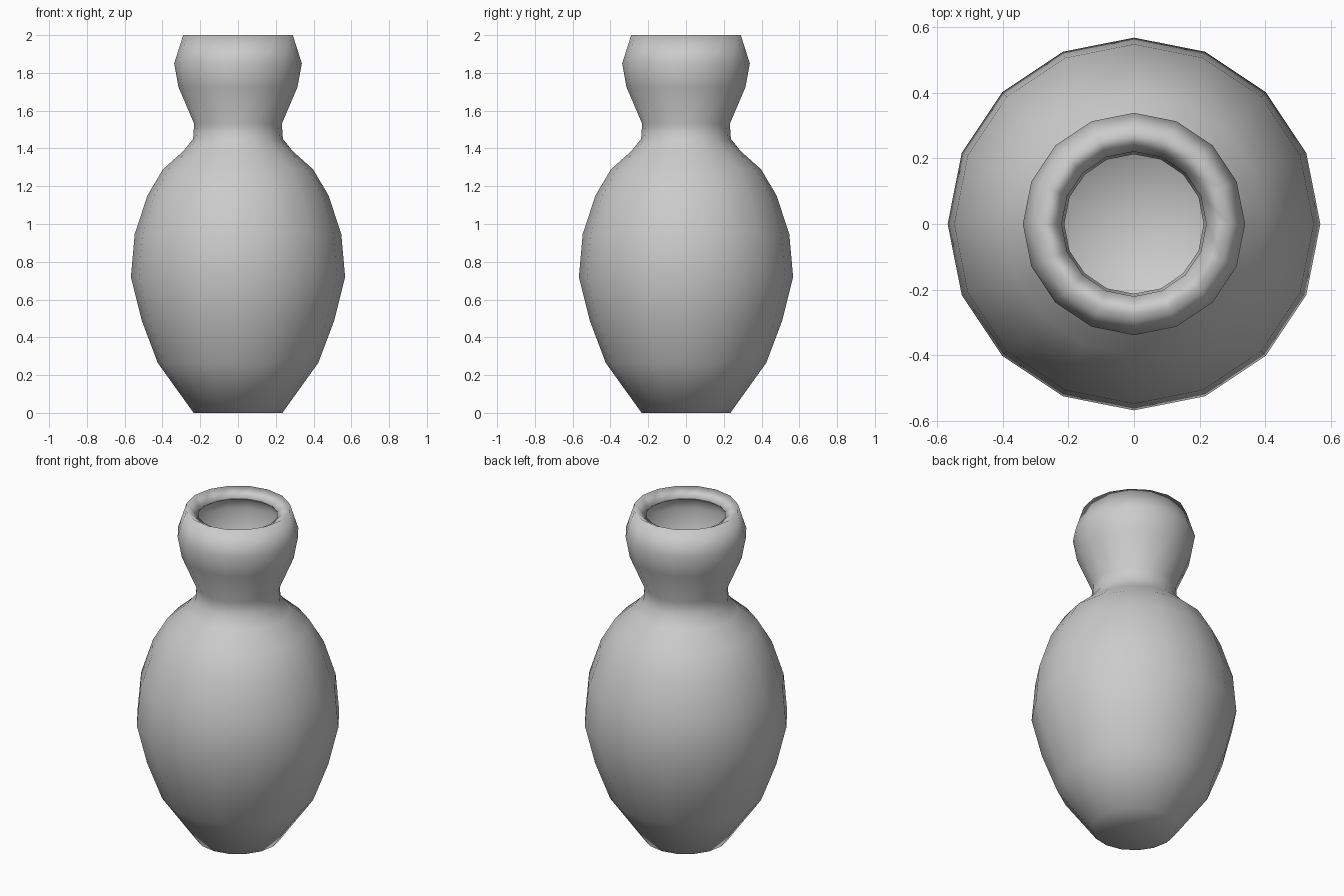
import bpy
import bmesh
import math

cube = bpy.data.objects.get("Cube")
if cube:
    bpy.data.objects.remove(cube, do_unlink=True)

# Plain grey clay
clay = bpy.data.materials.new("grey_clay")
clay.use_nodes = True
grey = (0.6, 0.6, 0.6, 1)
clay.diffuse_color = grey
clay.node_tree.nodes["Principled BSDF"].inputs["Base Color"].default_value = grey

# Outer profile (radius, height) from base centre to inner lip
profile = [(0, 0), (0.235, 0), (0.425, 0.265), (0.51, 0.49), (0.567, 0.72),
           (0.547, 0.945), (0.48, 1.15), (0.397, 1.29), (0.29, 1.385),
           (0.238, 1.45), (0.232, 1.53), (0.315, 1.725), (0.338, 1.85),
           (0.29, 2), (0.22, 1.96)]

# Spin the profile into a sixteen-sided vase wall
bm = bmesh.new()
points = [bm.verts.new((r, 0, z)) for r, z in profile]
edges = [bm.edges.new(pair) for pair in zip(points, points[1:])]
bmesh.ops.spin(bm, geom=points + edges, cent=(0, 0, 0), axis=(0, 0, 1),
               angle=math.tau, steps=16, use_merge=False)
bmesh.ops.remove_doubles(bm, verts=bm.verts, dist=0.0005)
bmesh.ops.recalc_face_normals(bm, faces=bm.faces)

# Keep the outer wall facing outward
widest = max(bm.faces, key=lambda f: f.calc_center_median().xy.length)
if widest.normal.dot(widest.calc_center_median()) < 0:
    bmesh.ops.reverse_faces(bm, faces=bm.faces)
for face in bm.faces:
    face.smooth = True

mesh = bpy.data.meshes.new("vase")
bm.to_mesh(mesh)
bm.free()
mesh.materials.append(clay)
vase = bpy.data.objects.new("vase", mesh)
bpy.context.collection.objects.link(vase)

# Thin hollow wall
shell = vase.modifiers.new("wall", "SOLIDIFY")
shell.thickness = 0.02
shell.offset = -1
